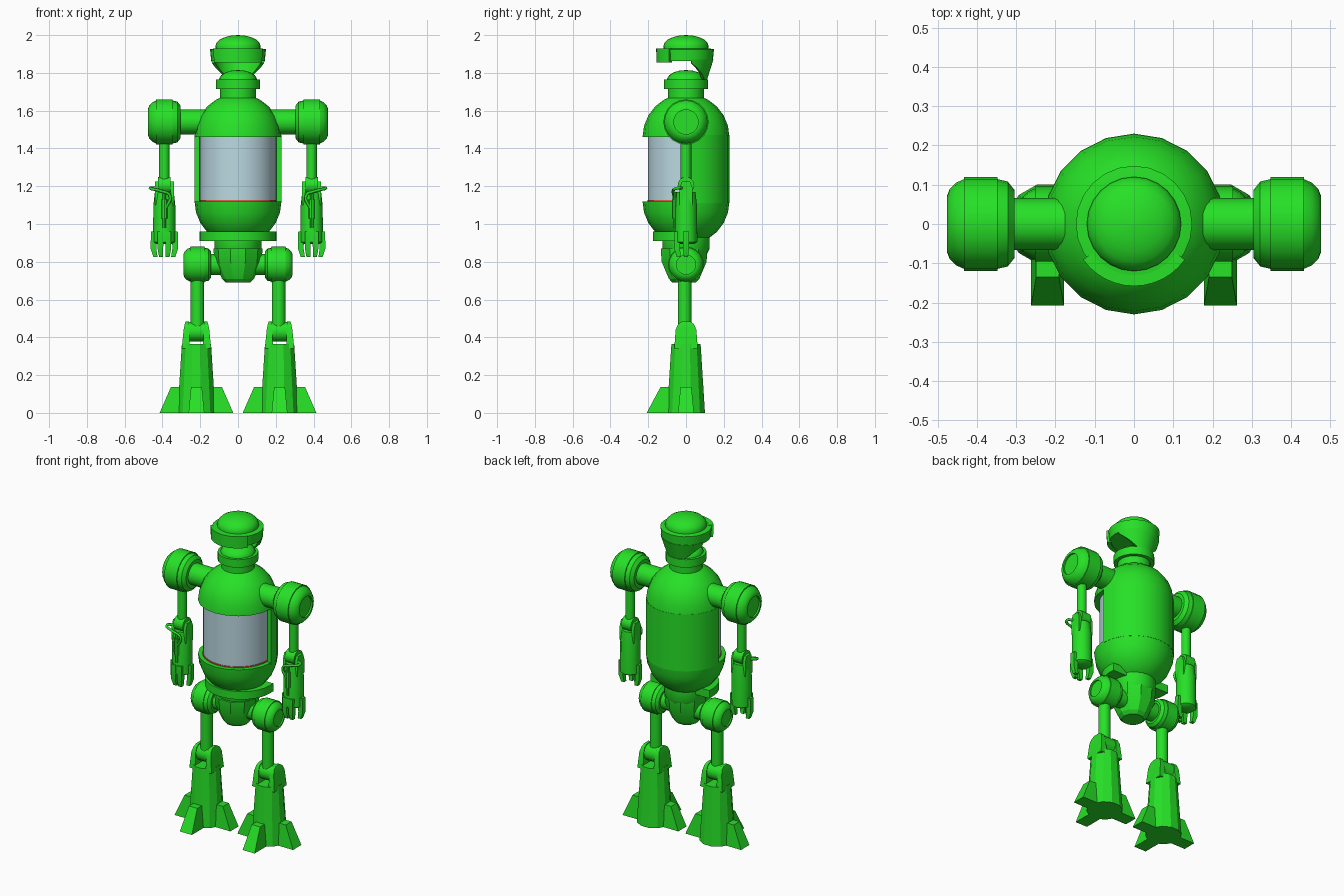
import bpy, bmesh
from math import sin, cos, pi, radians
from mathutils import Matrix, Vector

if "Cube" in bpy.data.objects:
    bpy.data.objects.remove(bpy.data.objects["Cube"])


def material(name, col):
    m = bpy.data.materials.new(name)
    m.diffuse_color = col
    m.use_nodes = True
    m.node_tree.nodes["Principled BSDF"].inputs["Base Color"].default_value = m.diffuse_color
    return m


GREEN = material("green_paint", (0.02, 0.75, 0.02, 1))
GLASS = material("glass_blue", (0.5, 0.7, 0.76, 1))
RED = material("red_trim", (0.8, 0.12, 0.08, 1))


def finish(name, bm, mat, mtx=None, angle=35):
    bmesh.ops.remove_doubles(bm, verts=bm.verts, dist=1e-5)
    bmesh.ops.dissolve_degenerate(bm, edges=bm.edges, dist=1e-5)
    if mtx:
        bm.transform(mtx)
    bmesh.ops.recalc_face_normals(bm, faces=bm.faces)
    me = bpy.data.meshes.new(name)
    bm.to_mesh(me)
    bm.free()
    ob = bpy.data.objects.new(name, me)
    bpy.context.collection.objects.link(ob)
    me.materials.append(mat)
    bpy.ops.object.select_all(action='DESELECT')
    ob.select_set(True)
    bpy.context.view_layer.objects.active = ob
    bpy.ops.object.shade_smooth_by_angle(angle=radians(angle))
    return ob


def loft(name, rings, mat=GREEN, mtx=None, angle=35):
    """Skin a list of equal-length point rings and cap both ends."""
    bm = bmesh.new()
    rows = [[bm.verts.new(p) for p in r] for r in rings]
    n = len(rows[0])
    for a, b in zip(rows, rows[1:]):
        for i in range(n):
            j = (i + 1) % n
            bm.faces.new((a[i], a[j], b[j], b[i]))
    bm.faces.new(rows[0])
    bm.faces.new(rows[-1])
    return finish(name, bm, mat, mtx, angle)


def lathe(name, prof, loc=(0, 0, 0), seg=20, mat=GREEN, rot=None, angle=35):
    """Turn a (radius, height) profile around its axis."""
    rings = [[(max(r, 1e-4) * cos(2 * pi * i / seg), max(r, 1e-4) * sin(2 * pi * i / seg), z)
              for i in range(seg)] for r, z in prof]
    m = Matrix.Translation(loc)
    return loft(name, rings, mat, m @ rot if rot else m, angle)


def sector(name, section, a0, a1, seg, mat=GREEN):
    """Sweep a closed (radius, height) section through part of a turn."""
    angs = [radians(a0 + (a1 - a0) * i / seg) for i in range(seg + 1)]
    return loft(name, [[(r * cos(a), r * sin(a), z) for r, z in section] for a in angs], mat)


def rect(x0, x1, y0, y1, z):
    return [(x0, y0, z), (x1, y0, z), (x1, y1, z), (x0, y1, z)]


def arc(r, z, a0, a1, n=7, h=None):
    h = h or r
    angs = [radians(a0 + (a1 - a0) * i / (n - 1)) for i in range(n)]
    return [(r * cos(a), z + h * sin(a)) for a in angs]


def tube(name, pts, r):
    cu = bpy.data.curves.new(name, 'CURVE')
    cu.dimensions = '3D'
    cu.bevel_depth, cu.bevel_resolution, cu.resolution_u = r, 1, 6
    cu.use_fill_caps = True
    sp = cu.splines.new('BEZIER')
    sp.bezier_points.add(len(pts) - 1)
    for b, p in zip(sp.bezier_points, pts):
        b.co = p
        b.handle_left_type = b.handle_right_type = 'AUTO'
    ob = bpy.data.objects.new(name, cu)
    bpy.context.collection.objects.link(ob)
    cu.materials.append(GREEN)


# torso: dome, bowl, back shell and front window
lathe("torso_dome", [(0.2, 1.46)] + arc(0.23, 1.46, 0, 90))
lathe("torso_bowl", arc(0.23, 1.12, -90, 0) + [(0.2, 1.12)])
sector("torso_back_shell", [(0.205, 1.11), (0.23, 1.11), (0.23, 1.47), (0.205, 1.47)], 0, 180, 10)
lathe("window_glass", [(0.2, 1.12), (0.2, 1.46)], seg=32, mat=GLASS)
lathe("window_trim", [(0.204, 1.115), (0.204, 1.127)], seg=32, mat=RED)

# waist belt (front half) and pelvis
belt = [(0.205 * cos(a), 0.02 + 0.195 * sin(a)) for a in [pi + pi * i / 14 for i in range(15)]]
belt += [(0.205, 0.06), (-0.205, 0.06)]
loft("waist_belt", [[(x, y, z) for x, y in belt] for z in (0.91, 0.96)])
lathe("waist_column", [(0.11, 0.84), (0.125, 0.87), (0.125, 0.93)])
lathe("pelvis", [(0.065, 0.69), (0.085, 0.71), (0.125, 0.8), (0.13, 0.87)],
      loc=(0, -0.01, 0), seg=10, angle=20)

# neck
lathe("neck", [(0.095, 1.65), (0.095, 1.715), (0.117, 1.715), (0.117, 1.765), (0.1, 1.765)]
      + arc(0.1, 1.765, 8, 90, 5, 0.05))

# head: band, crown, visor and hanging rear guard
lathe("head_band", [(0.1, 1.862), (0.142, 1.862), (0.148, 1.925), (0.12, 1.93)], seg=24)
lathe("head_crown", [(0.12, 1.92)] + arc(0.12, 1.94, 0, 90, 6, 0.06), seg=24)
sector("visor", [(0.13, 1.855), (0.156, 1.855), (0.158, 1.93), (0.13, 1.93)], 215, 325, 12)
guard = []
for k in range(-10, 11):
    a = radians(90 + 7.8 * k)
    d = 0.105 * min(1, (1.1 - abs(k) / 10) / 0.75)
    lo = 0.145 - 0.33 * d
    guard.append([(r * cos(a), r * sin(a), z) for r, z in
                  ((0.125, 1.87), (0.145, 1.87), (lo, 1.866 - d), (lo - 0.018, 1.866 - d))])
loft("head_rear_guard", guard)


def joint(name, x, z, r, half, s):
    """Banded ball joint turned around the x axis, with a recessed outer hub."""
    b, e = half * 0.5, half
    p = [(0.72 * r, -e), (0.9 * r, -0.8 * e), (0.95 * r, -b), (r, -b), (r, b), (0.95 * r, b),
         (0.88 * r, 0.72 * e), (0.74 * r, 0.92 * e), (0.6 * r, e), (0.54 * r, e), (0.54 * r, 0.88 * e)]
    lathe(name, p, (s * x, 0, z), 20, rot=Matrix.Rotation(s * pi / 2, 4, 'Y'))


def axle(name, x0, x1, z, r, s, y=0):
    lathe(name, [(r, x0), (r, x1)], (0, y, z), 16, rot=Matrix.Rotation(s * pi / 2, 4, 'Y'))


for s, side in ((-1, "right"), (1, "left")):
    # arm
    axle(side + "_shoulder_axle", 0.15, 0.32, 1.54, 0.066, s)
    joint(side + "_shoulder", 0.39, 1.54, 0.12, 0.086, s)
    ax = s * 0.39
    lathe(side + "_upper_arm", [(0.028, 1.2), (0.028, 1.45)], (ax, 0, 0), 12)
    axle(side + "_elbow", 0.357, 0.423, 1.205, 0.044, s)
    for o in (-1, 1):
        fork = [(0.035, 1.1), (0.035, 1.19), (0.022, 1.225), (-0.022, 1.225), (-0.035, 1.19), (-0.035, 1.1)]
        loft(side + "_elbow_fork", [[(ax + o * w, y, z) for y, z in fork] for w in (0.032, 0.05)])
    lathe(side + "_forearm", [(0.045, 0.895), (0.06, 0.905), (0.058, 1.1), (0.05, 1.17)], (ax, 0, 0), 12)
    lathe(side + "_forearm_piston", [(0.009, 0.98), (0.009, 1.03), (0.016, 1.03), (0.016, 1.13),
                                     (0.009, 1.13), (0.009, 1.17)], (ax, -0.058, 0), 8)
    tube(side + "_forearm_hose", [(s * x, y, z) for x, y, z in
         ((0.43, -0.02, 1.19), (0.465, -0.045, 1.19), (0.41, -0.068, 1.175),
          (0.36, -0.065, 1.15), (0.385, -0.06, 1.08))], 0.008)
    # fingers
    for fx, fy in ((-0.055, 0), (-0.02, -0.045), (0.02, -0.045), (0.055, 0)):
        rings = [rect(ax + fx * k - w, ax + fx * k + w, fy * k - w, fy * k + w, z)
                 for k, w, z in ((0.85, 0.011, 0.826), (1.05, 0.015, 0.87), (1, 0.016, 0.96))]
        loft(side + "_finger", rings)

    # leg
    lx = s * 0.215
    axle(side + "_hip_axle", 0.05, 0.16, 0.785, 0.055, s)
    joint(side + "_hip", 0.215, 0.785, 0.095, 0.073, s)
    lathe(side + "_thigh", [(0.036, 0.43), (0.036, 0.72)], (lx, -0.007, 0), 14)
    axle(side + "_knee", 0.172, 0.262, 0.43, 0.052, s)
    # shin, knee fork and three toes
    fx = s * 0.22
    lathe(side + "_shin", [(0.104, 0), (0.08, 0.365)], (fx, 0, 0), 12,
          rot=Matrix.Rotation(pi / 12, 4, 'Z'), angle=20)
    for o in (-1, 1):
        rings = [rect(fx + o * a, fx + o * b, -w, w, z) for a, b, w, z in
                 ((0.035, 0.078, 0.062, 0.34), (0.038, 0.068, 0.055, 0.44),
                  (0.04, 0.062, 0.042, 0.47), (0.04, 0.058, 0.022, 0.483))]
        loft(side + "_knee_fork", rings)
    for name, turn in (("outer", 0), ("front", -pi / 2), ("inner", pi)):
        m = Matrix.Translation((fx, 0, 0)) @ Matrix.Rotation(turn, 4, 'Z')
        loft(side + "_" + name + "_toe", [rect(0.05, 0.195 if turn != -pi / 2 else 0.208, -0.042, 0.042, 0),
                                         rect(0.05, 0.135, -0.029, 0.029, 0.137)], mtx=m)
